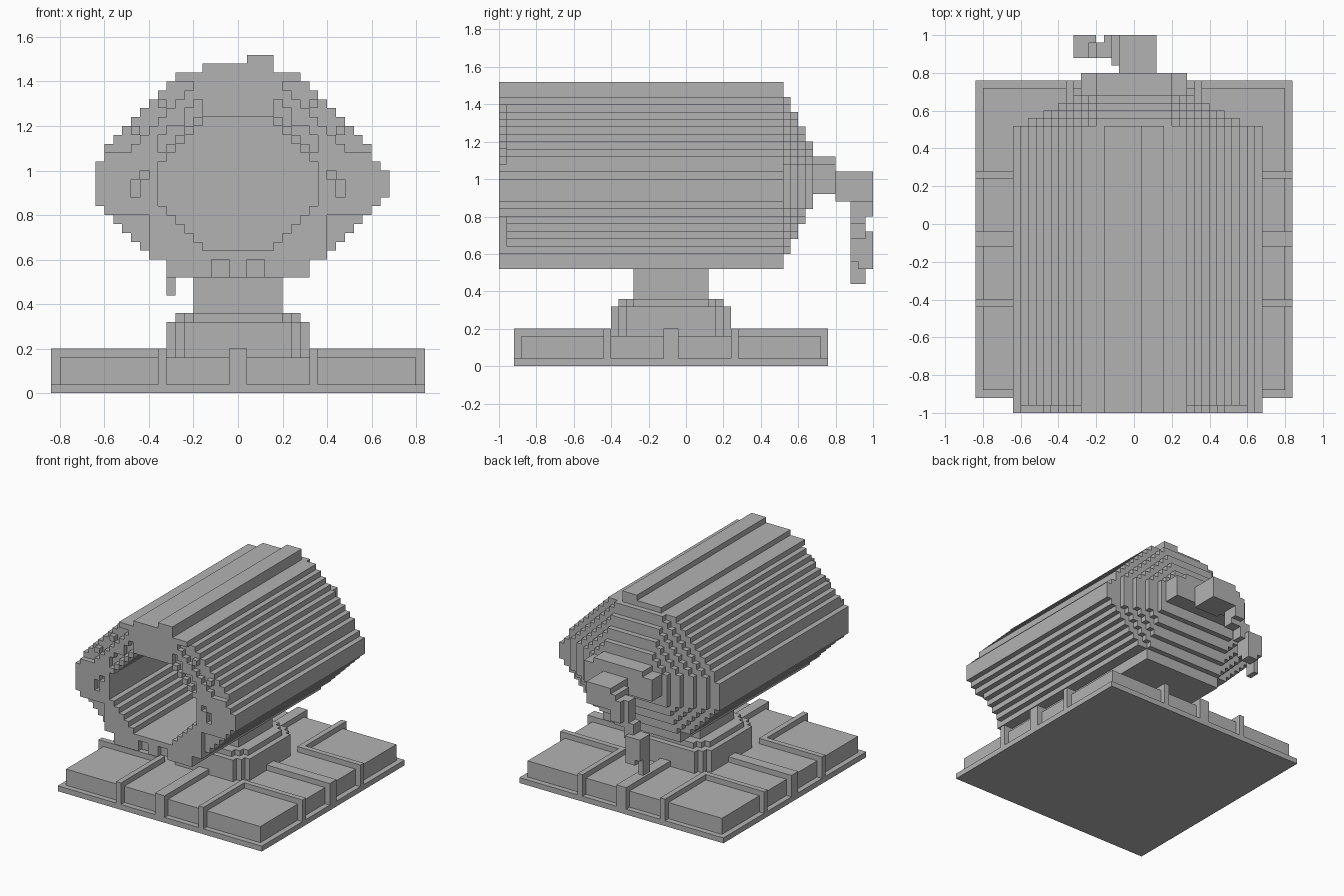
import bpy, bmesh
from math import radians

if "Cube" in bpy.data.objects:
    bpy.data.objects.remove(bpy.data.objects["Cube"])

U = 0.04  # block size
grey = bpy.data.materials.new("stone_grey")
grey.diffuse_color = (0.45, 0.45, 0.45, 1)
grey.use_nodes = True
grey.node_tree.nodes["Principled BSDF"].inputs["Base Color"].default_value = grey.diffuse_color


def finish(name, bm):
    bmesh.ops.remove_doubles(bm, verts=bm.verts, dist=0.0005)
    bmesh.ops.dissolve_limit(bm, angle_limit=radians(1), verts=bm.verts, edges=bm.edges)
    bmesh.ops.recalc_face_normals(bm, faces=bm.faces)
    me = bpy.data.meshes.new(name)
    bm.to_mesh(me)
    bm.free()
    me.materials.append(grey)
    ob = bpy.data.objects.new(name, me)
    bpy.context.collection.objects.link(ob)
    return ob


def box(name, x0, x1, y0, y1, z0, z1):
    bm = bmesh.new()
    bmesh.ops.create_cube(bm, size=1)
    for v in bm.verts:
        v.co = ((x0, x1)[v.co.x > 0], (y0, y1)[v.co.y > 0], (z0, z1)[v.co.z > 0])
    return finish(name, bm)


def prism(name, inside, lo, hi, axis="y"):
    """Extrude every grid cell for which inside(a, b) holds; skip shared walls."""
    cells = {(i, j) for i in range(-25, 25) for j in range(-25, 40)
             if inside((i + .5) * U, (j + .5) * U)}
    bm = bmesh.new()

    def face(pts):
        bm.faces.new([bm.verts.new((a, d, b) if axis == "y" else (a, b, d))
                      for a, b, d in pts])

    for i, j in cells:
        c = [(i * U, j * U), ((i + 1) * U, j * U),
             ((i + 1) * U, (j + 1) * U), (i * U, (j + 1) * U)]
        for d in (lo, hi):
            face([(a, b, d) for a, b in c])
        for k, n in enumerate([(i, j - 1), (i + 1, j), (i, j + 1), (i - 1, j)]):
            if n not in cells:
                p, q = c[k], c[(k + 1) % 4]
                face([(*p, lo), (*q, lo), (*q, hi), (*p, hi)])
    return finish(name, bm)


# Barrel cross-sections
def outer(x, z):
    a = abs(x)
    if z > 1.44:                                   # top ridges
        return a < .16 and z < 1.48 or .04 < x < .16 and z < 1.52
    if .64 < x < .68:                              # side fin
        return .88 < z < 1.0
    if z < .60:
        return z > .52 and a < .32
    wide = .64 if .84 < z < 1.04 else .60
    return a < wide and a + z < 1.69 and a - z < -.23


def hollow(x, z):
    a = abs(x)
    return a < .36 and .64 < z < 1.24 and a + z < 1.37 and a - z < -.49


def shell(x, z):
    return outer(x, z) and not hollow(x, z)


def rim(x, z):
    """Front layer of the shell with toothed recesses."""
    if not shell(x, z):
        return False
    a = abs(x)
    if z < .60 and .04 < a < .12:                  # bottom teeth
        return False
    if a > .40 and .60 < z < .80:                  # lower diagonals
        return False
    if .44 < a < .48 and .88 < z < .96 or .40 < a < .44 and .96 < z < 1.0:
        return False
    if a > .16 and z > 1.08 and z < 1.40:          # upper diagonals
        band, along = round((a + z) / U), round((a - z) / U)
        return band in (34, 35, 38, 39) or along % 6 == 0
    return True


prism("barrel_rim", rim, -1.0, -.96)
prism("barrel_shell", shell, -.96, .48)
prism("barrel_back_wall", outer, .48, .52)

# Stepped rear dome
for k in range(1, 5):
    s = .08 * k
    prism(f"rear_step_{k}", lambda x, z: (
        abs(x) < .64 - s and .52 + s < z < 1.52 - s
        and abs(x) + z < 1.69 - s and abs(x) - z < -.23 - s),
        .48 + U * k, .52 + U * k)

# Rear boss and hanging crank
prism("rear_boss", lambda x, z: abs(x) < (.28 if z < 1.08 else .20)
      and .92 < z < 1.12, .68, .80)
box("crank_root", -.08, .12, .80, 1.0, .88, 1.04)
box("crank_side", -.12, -.08, .84, 1.0, .88, 1.0)
box("crank_elbow", -.20, -.08, .88, .96, .76, .96)
box("crank_elbow_back", -.16, -.08, .96, 1.0, .80, .96)
box("crank_link", -.24, -.16, .88, .96, .68, .80)
box("crank_drop", -.32, -.20, .88, 1.0, .56, .72)
box("crank_foot", -.28, -.20, .92, 1.0, .52, .56)
box("crank_tip", -.32, -.28, .88, .96, .44, .56)

# Neck and turret with stepped corners
box("neck", -.20, .20, -.28, .12, .36, .52)


def turret(r):
    return lambda x, y: (max(abs(x), abs(y + .08)) < r
                         and abs(x) + abs(y + .08) < 2 * r - .10)


prism("turret", turret(.32), .16, .32, "z")
prism("turret_cap", turret(.28), .32, .36, "z")

# Base plate, paving and raised ribs
box("base_plate", -.84, .84, -.92, .76, 0, .04)
box("paving", -.80, .80, -.88, .72, .04, .16)
for sx in (-1, 1):
    for sy in (-1, 1):
        def rib(name, x0, x1, y0, y1):
            xs = sorted((sx * x0, sx * x1))
            ys = sorted((sy * y0 - .08, sy * y1 - .08))
            box(name, *xs, *ys, .04, .20)
        rib("corner_rib_long", .32, .36, .32, .84)
        rib("corner_rib_cross", .36, .84, .32, .36)
    e = sorted((sx * .32, sx * .84))
    box("middle_rib_side", *e, -.12, -.04, .04, .20)
    box("middle_rib_end", -.04, .04, e[0] - .08, e[1] - .08, .04, .20)
